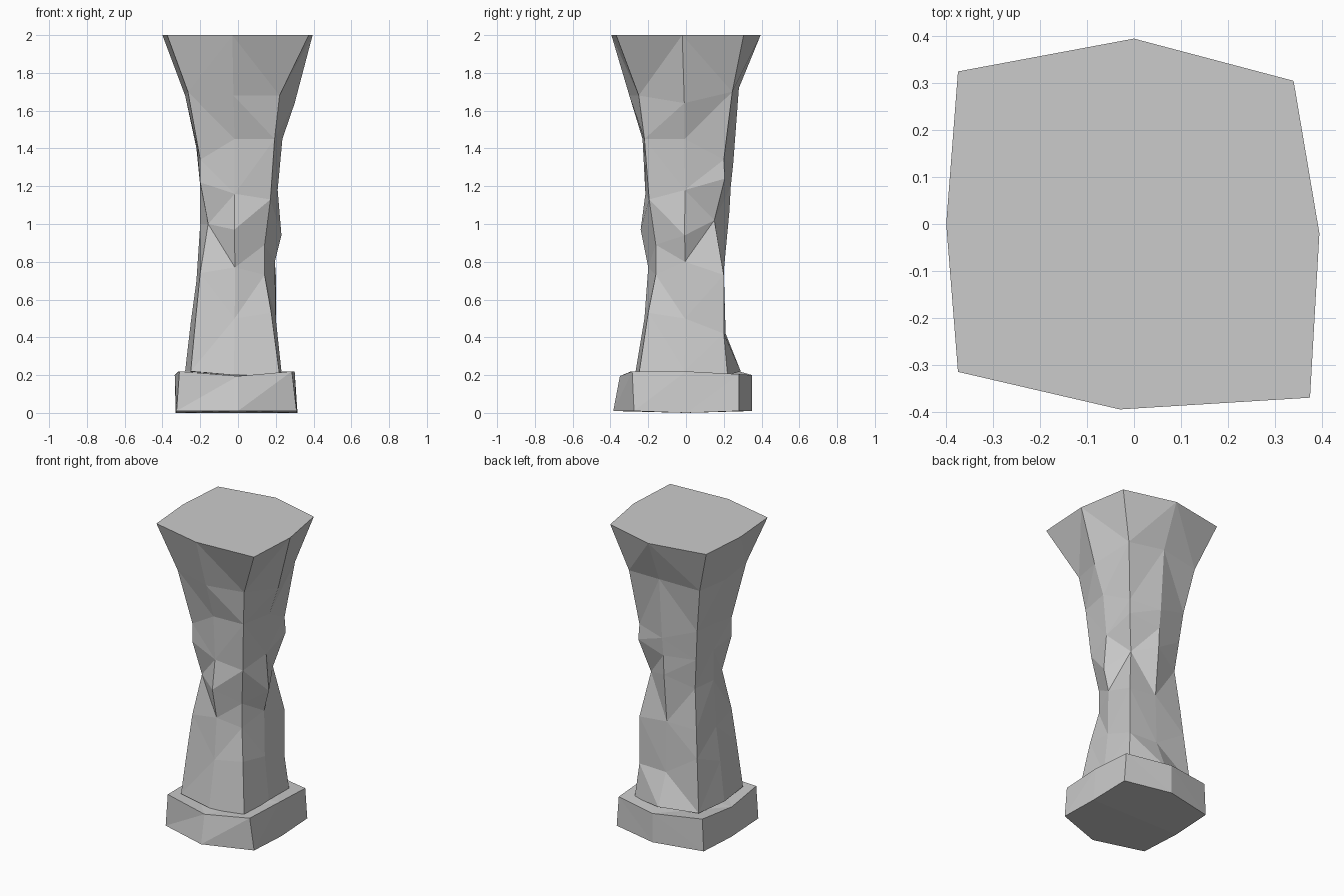
import bpy, bmesh


def loft(name, rings):
    """Faceted solid skinned through equal-length rings of points."""
    bm = bmesh.new()
    rows = [[bm.verts.new(p) for p in ring] for ring in rings]
    n = len(rows[0])
    for k in range(len(rows) - 1):
        a, b = rows[k], rows[k + 1]
        for i in range(n):
            j = (i + 1) % n
            bm.faces.new((a[i], a[j], b[j], b[i]))
    bm.faces.new(rows[0][::-1])
    bm.faces.new(rows[-1])
    bmesh.ops.triangulate(bm, faces=bm.faces[:], quad_method='SHORT_EDGE')
    bmesh.ops.recalc_face_normals(bm, faces=bm.faces[:])
    me = bpy.data.meshes.new(name)
    bm.to_mesh(me)
    bm.free()
    ob = bpy.data.objects.new(name, me)
    bpy.context.collection.objects.link(ob)
    return ob


# Rough-hewn shaft: eight upright edges, each a direction plus (reach, height) steps
columns = [
    ((-1, -.95), [(.25, .22), (.222, .52), (.20, .74), (.158, 1.0), (.20, 1.22), (.20, 1.34), (.265, 1.70)]),
    ((-.08, -1), [(.27, .20), (.22, .50), (.20, .77), (.24, .97), (.215, 1.16), (.23, 1.45), (.30, 1.68)]),
    ((.88, -1), [(.25, .20), (.20, .53), (.16, .73), (.16, .89), (.195, 1.13), (.22, 1.45), (.25, 1.68)]),
    ((1, -.03), [(.23, .22), (.20, .50), (.195, .80), (.23, .94), (.21, 1.18), (.235, 1.45), (.30, 1.64)]),
    ((1, 1), [(.22, .20), (.20, .42), (.20, .73), (.15, 1.02), (.205, 1.24), (.20, 1.34), (.245, 1.70)]),
    ((0, 1), [(.29, .22), (.21, .42), (.20, .75), (.23, 1.07), (.237, 1.20), (.25, 1.32), (.28, 1.72)]),
    ((-1, .9), [(.25, .22), (.22, .56), (.205, .74), (.18, 1.0), (.20, 1.20), (.22, 1.40), (.27, 1.70)]),
    ((-1, 0), [(.28, .22), (.25, .48), (.22, .70), (.20, 1.0), (.20, 1.20), (.215, 1.38), (.28, 1.68)]),
]
rings = [[(d[0] * steps[k][0], d[1] * steps[k][0], steps[k][1]) for d, steps in columns]
         for k in range(7)]

# Flat flared top
top = [(-.375, -.315), (-.03, -.395), (.375, -.37), (.395, -.02),
       (.34, .305), (0, .395), (-.375, .325), (-.4, 0)]
rings.append([(x, y, 2.0) for x, y in top])
loft("pillar_shaft", rings)

# Chipped base block
lower = [(-.325, -.29, .01), (0, -.385, .01), (.31, -.275, .01), (.315, 0, 0),
         (.31, .28, .01), (0, .35, .01), (-.325, .28, .01), (-.33, 0, 0)]
upper = [(-.31, -.29, .22), (0, -.35, .195), (.285, -.285, .22), (.30, 0, .22),
         (.295, .28, .205), (0, .35, .20), (-.315, .28, .22), (-.335, 0, .20)]
loft("pillar_base", [lower, upper])
